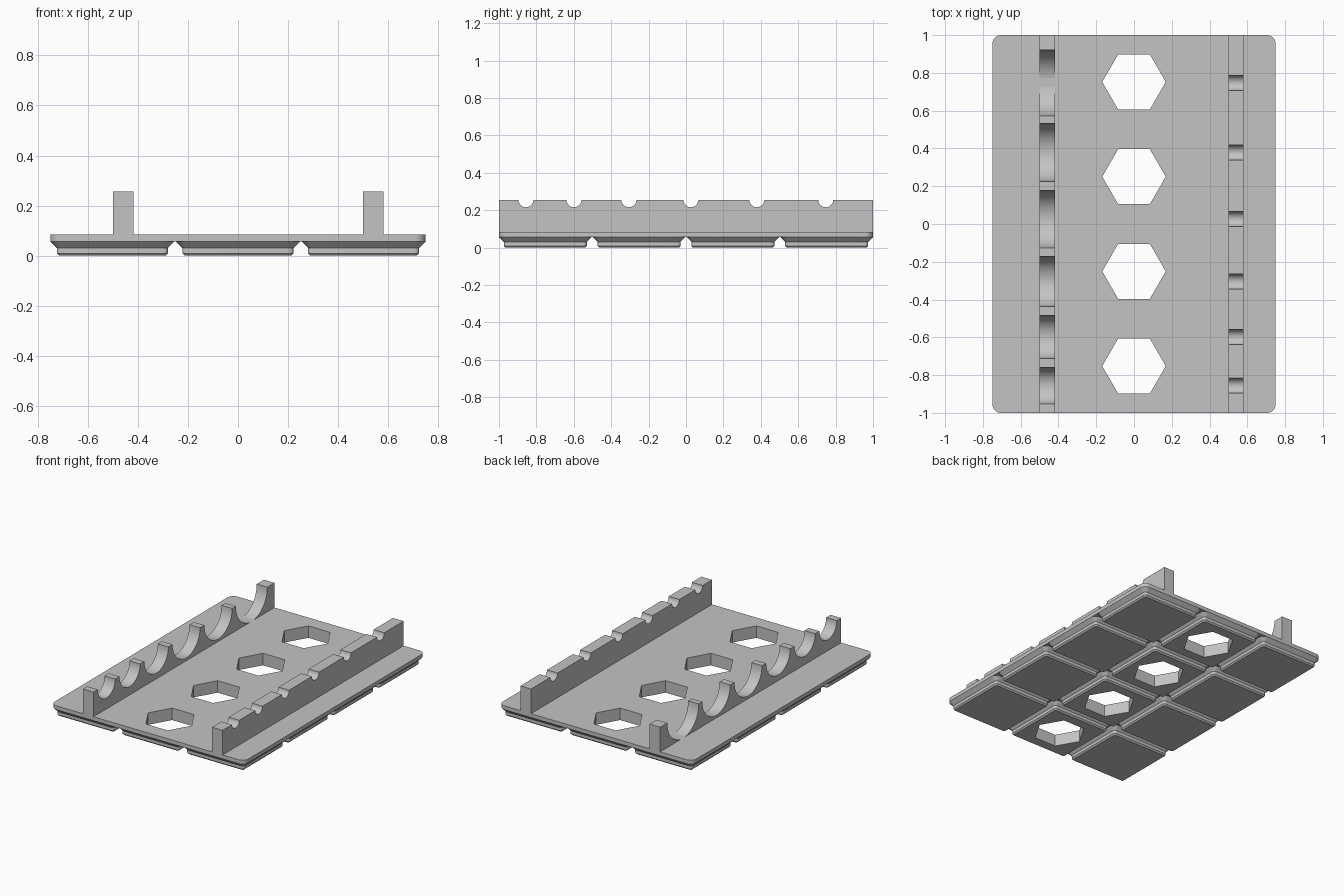
import bpy, bmesh, math

default = bpy.data.objects.get("Cube")
if default:
    bpy.data.objects.remove(default, do_unlink=True)

MM = 2 / 167.5                      # one millimetre in model units
PITCH = 42 * MM                     # size of one grid cell
PLATE_BASE, PLATE_TOP, RAIL_TOP = 4.75 * MM, 7 * MM, 0.256

grey = bpy.data.materials.new("plain grey")
grey.use_nodes = True
colour = (0.55, 0.55, 0.55, 1)
grey.diffuse_color = colour
grey.node_tree.nodes["Principled BSDF"].inputs["Base Color"].default_value = colour


def make_object(name, bm):
    bmesh.ops.recalc_face_normals(bm, faces=bm.faces)
    mesh = bpy.data.meshes.new(name)
    bm.to_mesh(mesh)
    bm.free()
    mesh.materials.append(grey)
    obj = bpy.data.objects.new(name, mesh)
    bpy.context.collection.objects.link(obj)
    return obj


def activate(obj):
    bpy.ops.object.select_all(action="DESELECT")
    obj.select_set(True)
    bpy.context.view_layer.objects.active = obj


def smooth(obj):
    activate(obj)
    bpy.ops.object.shade_smooth_by_angle(angle=math.radians(30))


def rounded_rect(width, depth, radius, steps=8):
    points = []
    for quarter, (sx, sy) in enumerate([(1, 1), (-1, 1), (-1, -1), (1, -1)]):
        for i in range(steps + 1):
            a = (quarter + i / steps) * math.pi / 2
            points.append((sx * (width / 2 - radius) + radius * math.cos(a),
                           sy * (depth / 2 - radius) + radius * math.sin(a)))
    return points


def loft(bm, sections, cx=0, cy=0):
    """Skin stacked outlines, given as (outline, z), and cap both ends."""
    rings = [[bm.verts.new((cx + x, cy + y, z)) for x, y in outline]
             for outline, z in sections]
    for low, high in zip(rings, rings[1:]):
        for i in range(len(low)):
            j = (i + 1) % len(low)
            bm.faces.new((low[i], low[j], high[j], high[i]))
    bm.faces.new(rings[0][::-1])
    bm.faces.new(rings[-1])


# Base plate with rounded corners
bm = bmesh.new()
outline = rounded_rect(125.5 * MM, 167.5 * MM, 3.75 * MM)
loft(bm, [(outline, PLATE_BASE), (outline, PLATE_TOP)])
plate = make_object("base_plate", bm)

# Stepped feet, one per grid cell: (width, corner radius, height) in millimetres
foot_steps = [(35.6, 0.8, 0), (37.2, 1.6, 0.8), (37.2, 1.6, 2.6), (41.5, 3.75, 4.75)]
sections = [(rounded_rect(w * MM, w * MM, r * MM), z * MM) for w, r, z in foot_steps]
bm = bmesh.new()
for col in range(3):
    for row in range(4):
        loft(bm, sections, (col - 1) * PITCH, (row - 1.5) * PITCH)
feet = make_object("grid_feet", bm)

# Hexagonal holes through the middle column
hexagon = [(0.168 * math.cos(k * math.pi / 3), 0.168 * math.sin(k * math.pi / 3))
           for k in range(6)]
bm = bmesh.new()
for row in range(4):
    loft(bm, [(hexagon, -0.1), (hexagon, 0.2)], 0, (row - 1.5) * PITCH)
cutter = make_object("hex_cutter", bm)
cutter.hide_render = True
for part in (plate, feet):
    activate(part)
    cut = part.modifiers.new("hex holes", "BOOLEAN")
    cut.operation, cut.solver, cut.object = "DIFFERENCE", "EXACT", cutter
    bpy.ops.object.modifier_apply(modifier=cut.name)
    smooth(part)
bpy.data.objects.remove(cutter, do_unlink=True)


def rail(name, x0, x1, notches, steps=32):
    """Upright rail whose top edge has half-round notches (centre, radius)."""
    floor = PLATE_TOP - 0.001
    profile = [(-1, floor - 0.004), (-1, RAIL_TOP)]
    for centre, radius in notches:
        for i in range(steps + 1):
            a = math.pi * i / steps
            profile.append((centre - radius * math.cos(a),
                            max(floor, RAIL_TOP - radius * math.sin(a))))
    profile += [(1, RAIL_TOP), (1, floor - 0.004)]
    bm = bmesh.new()
    face = bm.faces.new([bm.verts.new((x0, y, z)) for y, z in profile])
    side = bmesh.ops.extrude_face_region(bm, geom=[face])["geom"]
    bmesh.ops.translate(bm, vec=(x1 - x0, 0, 0),
                        verts=[v for v in side if isinstance(v, bmesh.types.BMVert)])
    # extruding keeps the first cap, which closes the solid
    if not any(all(abs(v.co.x - x0) < 1e-6 for v in f.verts) for f in bm.faces):
        bm.faces.new([v for v in bm.verts if abs(v.co.x - x0) < 1e-6])
    smooth(make_object(name, bm))


# Tool rails: wide cradles on one side, narrow ones on the other
centres = [-0.856, -0.599, -0.305, 0.026, 0.379, 0.747]
radii = [0.096, 0.114, 0.133, 0.152, 0.154, 0.174]
rail("right_cradle_rail", -0.5, -0.418, list(zip(centres, radii)))
rail("left_cradle_rail", 0.499, 0.581, [(c, 0.04) for c in centres])
